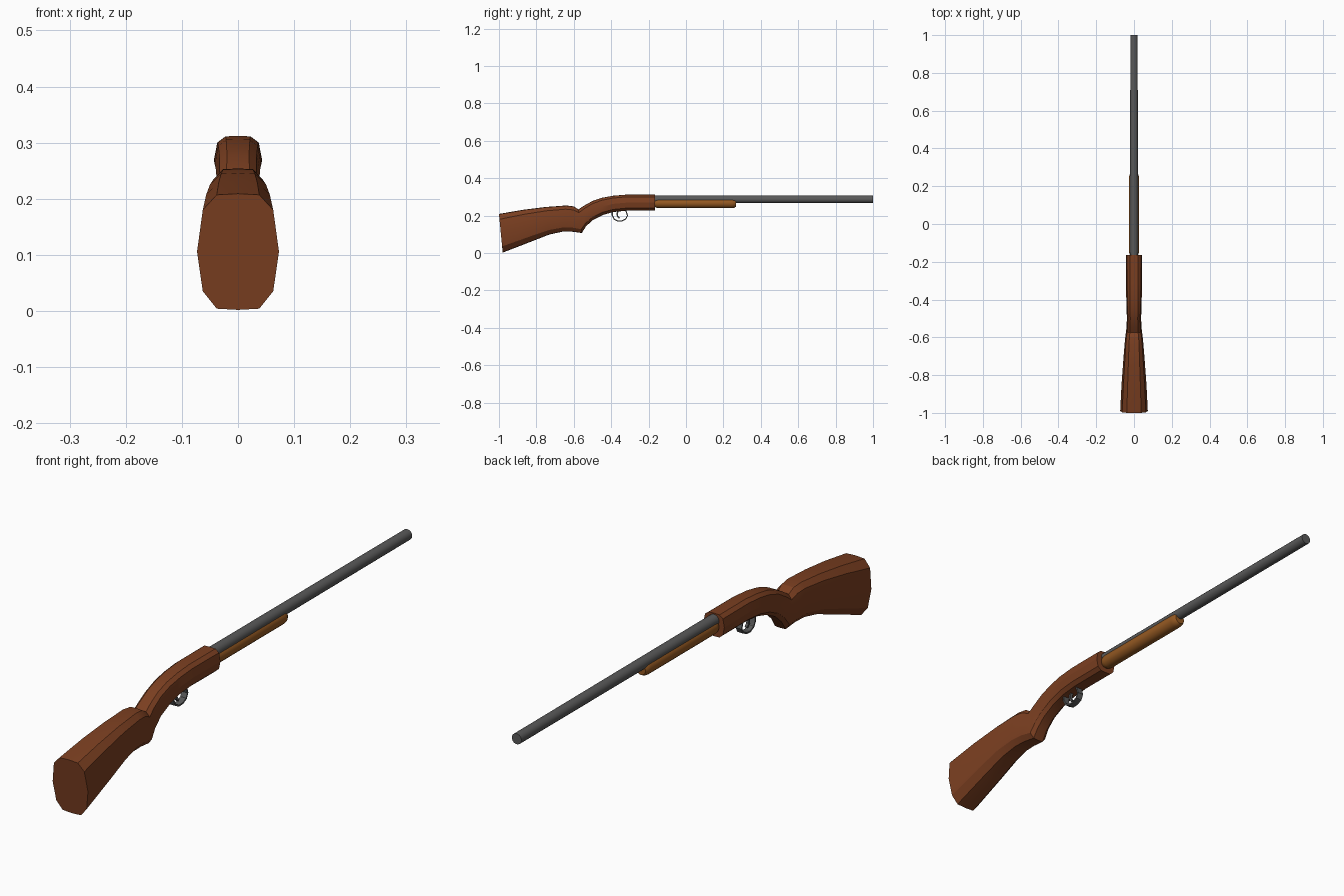
import bpy, bmesh, math
from mathutils import Vector

if "Cube" in bpy.data.objects:
    bpy.data.objects.remove(bpy.data.objects["Cube"])


def material(name, rgb):
    m = bpy.data.materials.new(name)
    m.diffuse_color = (*rgb, 1)
    m.use_nodes = True
    m.node_tree.nodes["Principled BSDF"].inputs["Base Color"].default_value = m.diffuse_color
    return m


stock_wood = material("stock_wood", (0.2, 0.05, 0.015))
forend_wood = material("forend_wood", (0.3, 0.1, 0.016))
steel = material("steel", (0.1, 0.1, 0.1))


def loft(name, rings, mat, closed=False, smooth=30):
    """Skin a list of equal-length vertex rings, capped unless closed."""
    bm = bmesh.new()
    vs = [[bm.verts.new(p) for p in r] for r in rings]
    pairs = list(zip(vs, vs[1:])) + ([(vs[-1], vs[0])] if closed else [])
    n = len(vs[0])
    for a, b in pairs:
        for i in range(n):
            j = (i + 1) % n
            bm.faces.new((a[i], a[j], b[j], b[i]))
    if not closed:
        bm.faces.new(vs[0])
        bm.faces.new(vs[-1])
    bmesh.ops.recalc_face_normals(bm, faces=bm.faces)
    me = bpy.data.meshes.new(name)
    bm.to_mesh(me)
    bm.free()
    me.materials.append(mat)
    ob = bpy.data.objects.new(name, me)
    bpy.context.collection.objects.link(ob)
    bpy.context.view_layer.objects.active = ob
    ob.select_set(True)
    bpy.ops.object.shade_smooth_by_angle(angle=math.radians(smooth))
    ob.select_set(False)
    return ob


def circle(y, z, rx, rz, n):
    return [(rx * math.cos(t), y, z + rz * math.sin(t))
            for t in (2 * math.pi * (i + 0.5) / n for i in range(n))]


def strip(name, path, half_width, thick):
    """Thin metal band following a y-z path."""
    pts = [Vector(p) for p in path]
    rings = []
    for i, p in enumerate(pts):
        d = (pts[min(i + 1, len(pts) - 1)] - pts[max(i - 1, 0)]).normalized()
        o = Vector((-d.y, d.x)) * thick / 2
        a, b = p + o, p - o
        rings.append([(-half_width, *a), (half_width, *a),
                      (half_width, *b), (-half_width, *b)])
    return loft(name, rings, steel)


# Stock and receiver: faceted section swept through top/bottom stations
half = [(0.52, 0.01), (0.86, 0.16), (1, 0.5), (0.86, 0.86), (0.52, 0.99)]
section = [(0, 0)] + half + [(0, 1)] + [(-u, v) for u, v in reversed(half)]
stations = [  # top y, top z, bottom y, bottom z, half width
    (-1.0, 0.209, -0.98, 0.002, 0.073),
    (-0.87, 0.231, -0.83, 0.06, 0.066),
    (-0.75, 0.246, -0.73, 0.099, 0.058),
    (-0.64, 0.254, -0.66, 0.114, 0.051),
    (-0.60, 0.249, -0.61, 0.114, 0.047),
    (-0.575, 0.233, -0.557, 0.107, 0.042),
    (-0.545, 0.253, -0.535, 0.142, 0.039),
    (-0.50, 0.278, -0.50, 0.175, 0.038),
    (-0.45, 0.295, -0.445, 0.203, 0.039),
    (-0.39, 0.306, -0.39, 0.219, 0.041),
    (-0.32, 0.312, -0.32, 0.226, 0.042),
    (-0.165, 0.312, -0.165, 0.226, 0.043)]
loft("stock_and_receiver",
     [[(u * w, yb + v * (yt - yb), zb + v * (zt - zb)) for u, v in section]
      for yt, zt, yb, zb, w in stations], stock_wood, smooth=20)

# Barrel
loft("barrel", [circle(-0.2, 0.287, 0.021, 0.021, 16),
                circle(1.0, 0.287, 0.02, 0.02, 16)], steel)

# Forend grip with rounded ends
loft("forend", [circle(y, 0.266, 0.027 * s, 0.027 * s, 16) for y, s in
                ((-0.167, 0.75), (-0.158, 0.93), (-0.145, 1),
                 (0.243, 1), (0.258, 0.93), (0.267, 0.72))], forend_wood)

# Trigger guard and trigger
strip("trigger_guard",
      [(-0.395, 0.23), (-0.394, 0.2), (-0.384, 0.181), (-0.365, 0.171),
       (-0.342, 0.172), (-0.322, 0.182), (-0.313, 0.2), (-0.318, 0.217),
       (-0.325, 0.232)], 0.012, 0.006)
strip("trigger", [(-0.362, 0.23), (-0.368, 0.212), (-0.366, 0.197),
                  (-0.356, 0.186)], 0.005, 0.008)
